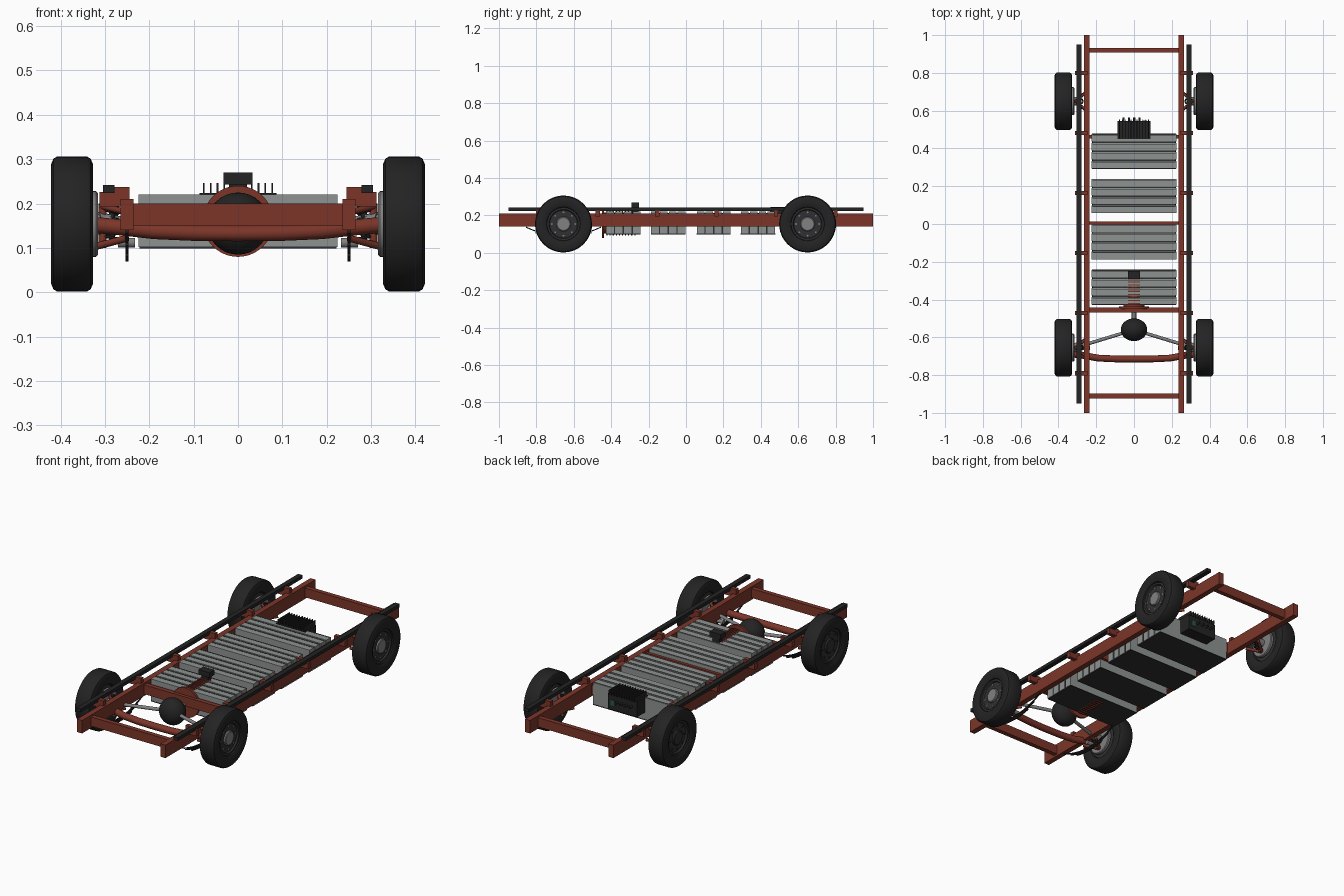
import bpy, bmesh, math
from mathutils import Vector, Matrix

if "Cube" in bpy.data.objects:
    bpy.data.objects.remove(bpy.data.objects["Cube"])


def material(name, rgb):
    m = bpy.data.materials.new(name)
    m.diffuse_color = (*rgb, 1)
    m.use_nodes = True
    m.node_tree.nodes["Principled BSDF"].inputs["Base Color"].default_value = m.diffuse_color
    return m


RED = material("rust_red", (0.20, 0.036, 0.022))
BLACK = material("black", (0.017, 0.017, 0.018))
DARK = material("dark_gap", (0.03, 0.03, 0.033))
GREY = material("cell_grey", (0.27, 0.29, 0.28))
STEEL = material("steel", (0.22, 0.22, 0.22))
GREEN = material("port_green", (0.02, 0.10, 0.06))


def finish(name, bm, mat, smooth=True):
    bmesh.ops.recalc_face_normals(bm, faces=bm.faces[:])
    me = bpy.data.meshes.new(name)
    bm.to_mesh(me)
    bm.free()
    if smooth:
        me.shade_smooth()
        me.set_sharp_from_angle(angle=math.radians(35))
    me.materials.append(mat)
    ob = bpy.data.objects.new(name, me)
    bpy.context.collection.objects.link(ob)
    return ob


def box(name, mat, x, y, z):
    """Box from (min, max) pairs."""
    bm = bmesh.new()
    lo, hi = Vector((x[0], y[0], z[0])), Vector((x[1], y[1], z[1]))
    bmesh.ops.create_cube(bm, size=1, matrix=Matrix.Translation((lo + hi) / 2)
                          @ Matrix.Diagonal([abs(v) for v in hi - lo] + [1]))
    return finish(name, bm, mat, False)


def rod(name, mat, a, b, r1, r2=None, seg=20):
    """Cylinder or cone between two points."""
    a, b = Vector(a), Vector(b)
    rot = (b - a).to_track_quat('Z', 'Y').to_matrix().to_4x4()
    bm = bmesh.new()
    bmesh.ops.create_cone(bm, cap_ends=True, segments=seg, radius1=r1,
                          radius2=r1 if r2 is None else r2, depth=(b - a).length,
                          matrix=Matrix.Translation((a + b) / 2) @ rot)
    return finish(name, bm, mat)


def lathe(name, mat, profile, loc, axis='X', sign=1, seg=48):
    """Revolve (offset, radius) points about an axis."""
    bm = bmesh.new()
    vs = [bm.verts.new((a * sign, 0, r)) for a, r in profile]
    es = [bm.edges.new(p) for p in zip(vs, vs[1:])]
    bmesh.ops.spin(bm, geom=vs + es, cent=(0, 0, 0), axis=(1, 0, 0),
                   angle=2 * math.pi, steps=seg, use_duplicate=False)
    bmesh.ops.remove_doubles(bm, verts=bm.verts[:], dist=1e-5)
    if axis == 'Y':
        bmesh.ops.rotate(bm, verts=bm.verts[:], matrix=Matrix.Rotation(math.pi / 2, 3, 'Z'))
    bmesh.ops.translate(bm, verts=bm.verts[:], vec=loc)
    return finish(name, bm, mat)


def tube(name, mat, pts, r, res=4):
    """Bent tube along points, converted to a mesh."""
    cu = bpy.data.curves.new(name, 'CURVE')
    cu.dimensions = '3D'
    cu.bevel_depth, cu.bevel_resolution, cu.use_fill_caps = r, res, True
    sp = cu.splines.new('POLY')
    sp.points.add(len(pts) - 1)
    for p, co in zip(sp.points, pts):
        p.co = (*co, 1)
    tmp = bpy.data.objects.new(name + "_path", cu)
    bpy.context.collection.objects.link(tmp)
    dg = bpy.context.evaluated_depsgraph_get()
    bm = bmesh.new()
    me = tmp.evaluated_get(dg).to_mesh()
    bm.from_mesh(me)
    bpy.data.objects.remove(tmp)
    return finish(name, bm, mat)


# Ladder frame cross members
for i, (y, w) in enumerate([(-0.91, .025), (0.92, .025), (-0.455, .025), (0.005, .016)]):
    box(f"cross_member_{i}", RED, (-.24, .24), (y - w / 2, y + w / 2), (.15, .2))

# Battery modules: dark core with grey cell slabs
for i, (y0, y1) in enumerate([(-.43, -.24), (-.19, 0), (.055, .24), (.29, .48)]):
    box(f"battery_core_{i}", DARK, (-.219, .219), (y0 + .004, y1 - .004), (.104, .214))
    box(f"battery_tray_{i}", DARK, (-.222, .222), (y0 + .002, y1 - .002), (.099, .103))
    pitch = (y1 - y0) / 4
    for k in range(4):
        c = y0 + pitch * (k + .5)
        h = pitch / 2 - (.004 if 0 < k < 3 else .003)
        box(f"battery_cell_{i}_{k}", GREY, (-.224, .224), (c - h, c + h), (.102, .22))
        box(f"cell_seam_{i}_{k}", DARK, (-.22, .22), (c + h - .008, c + h - .004), (.15, .2208))

# Finned motor with flange and terminal box
prof = [(-.45, 0), (-.45, .08), (-.438, .08), (-.438, .056)]
for k in range(10):
    y = -.425 + k * .0165
    prof += [(y, .056), (y, .068), (y + .006, .068), (y + .006, .056)]
prof += [(-.26, .056), (-.255, .045), (-.255, 0)]
lathe("motor_body", RED, prof, (0, 0, .16), 'Y')
box("motor_terminal_post", BLACK, (-.02, .02), (-.285, -.255), (.2, .245))
box("motor_terminal_box", BLACK, (-.033, .033), (-.292, -.25), (.243, .27))

# Differential and drive shaft
dz = .155
rod("drive_shaft", STEEL, (0, -.55, dz), (0, -.45, dz), .012)
bm = bmesh.new()
bmesh.ops.create_uvsphere(bm, u_segments=32, v_segments=16, radius=1,
                          matrix=Matrix.Translation((0, -.56, dz)) @ Matrix.Diagonal((.07, .06, .07, 1)))
finish("differential_housing", bm, BLACK)

# Power controller with fins and connectors
box("controller_body", BLACK, (-.087, .087), (.45, .545), (.14, .224))
for k in range(11):
    x = -.077 + k * .0154
    box(f"controller_fin_{k}", BLACK, (x - .002, x + .002), (.452, .552), (.222, .246))
for k in range(4):
    x = -.055 + k * .028
    rod(f"controller_plug_{k}", BLACK, (x, .54, .19), (x, .565, .19), .006, seg=12)
box("controller_port", GREEN, (.045, .07), (.54, .548), (.165, .195))

# Bent front axle beam
half = [(.325, -.688, .152), (.26, -.697, .146), (.19, -.71, .138), (.10, -.714, .134)]
tube("front_axle_beam", RED, [(-x, y, z) for x, y, z in half] + [(0, -.715, .133)] + half[::-1], .018)

tyre = [(-.04, .09), (-.046, .10), (-.047, .135), (-.042, .147), (-.034, .152), (.034, .152),
        (.042, .147), (.047, .135), (.046, .10), (.04, .09), (.03, .086), (-.03, .086), (-.04, .09)]

for s, side in ((1, "right"), (-1, "left")):
    def X(a, b):
        return (min(a * s, b * s), max(a * s, b * s))

    # Frame rail, upper body rail and brackets
    box(f"frame_rail_{side}", RED, X(.235, .265), (-1, 1), (.14, .21))
    box(f"body_rail_{side}", BLACK, X(.278, .304), (-.95, .95), (.224, .242))
    box(f"battery_mount_{side}", RED, X(.215, .237), (.452, .472), (.15, .2))
    for k in range(6):
        y = -.79 + k * .318
        box(f"rail_bracket_{side}_{k}", RED, X(.245, .312), (y - .011, y + .011), (.194, .226))
        box(f"bracket_lip_{side}_{k}", RED, X(.245, .278), (y - .011, y + .011), (.22, .237))

    # Wheels, hubs and brakes
    for y, end in ((-.655, "front"), (.65, "rear")):
        tag, c = f"{end}_{side}", (.374 * s, y, .154)
        lathe(f"tyre_{tag}", BLACK, tyre, c, sign=s)
        lathe(f"rim_{tag}", DARK, [(-.03, 0), (-.03, .088), (.034, .088), (.034, .078), (.026, .074), (.026, 0)],
              c, sign=s)
        lathe(f"brake_disc_{tag}", STEEL, [(-.058, 0), (-.058, .07), (-.054, .074), (-.042, .074), (-.042, 0)],
              c, sign=s)
        hub_mat = STEEL if s > 0 else DARK
        lathe(f"hub_{tag}", hub_mat, [(.02, .04), (.033, .038), (.036, .034), (.036, 0)], c, sign=s, seg=32)
        for k in range(8):
            t = k * math.pi / 4
            p = Vector((c[0], c[1] + .062 * math.cos(t), c[2] + .062 * math.sin(t)))
            rod(f"wheel_bolt_{tag}_{k}", hub_mat, p + Vector((.02 * s, 0, 0)), p + Vector((.03 * s, 0, 0)),
                .005, seg=8)
        # Knuckle, control arms and coil spring
        rod(f"stub_axle_{tag}", STEEL, (.285 * s, y, .154), (.33 * s, y, .154), .022)
        rod(f"knuckle_{tag}", RED, (.305 * s, y, .10), (.305 * s, y, .2), .009)
        for d in (-.05, .05):
            rod(f"lower_arm_{tag}_{d}", RED, (.25 * s, y + d, .122), (.318 * s, y, .104), .008, seg=12)
            rod(f"upper_arm_{tag}_{d}", RED, (.25 * s, y + d, .18), (.31 * s, y, .195), .007, seg=12)
        coil = []
        for k in range(73):
            t = k * math.pi / 6
            coil.append(((.284 + .014 * math.cos(t)) * s, y + .014 * math.sin(t), .112 + .088 * k / 72))
        tube(f"coil_spring_{tag}", BLACK, coil, .0035, 1)
        rod(f"damper_{tag}", BLACK, (.284 * s, y, .108), (.284 * s, y, .205), .007, seg=12)

    # Half shaft from differential to front wheel
    rod(f"half_shaft_{side}", STEEL, (.05 * s, -.575, dz), (.25 * s, -.636, dz), .009)
    rod(f"shaft_joint_{side}", STEEL, (.24 * s, -.633, dz), (.315 * s, -.655, dz), .012, .026)
    rod(f"lower_pivot_{side}", STEEL, (.232 * s, -.655, .112), (.27 * s, -.655, .112), .011)

    # Thin leaf spring pack under the front of the rail
    for k in range(3):
        n, reach = 12, .2 - .05 * k
        bm = bmesh.new()
        rows = []
        for j in range(n + 1):
            u = -1 + 2 * j / n
            z = .092 - k * .008 + .048 * (u * reach / .2) ** 2
            y = -.655 + u * reach
            rows.append([bm.verts.new((x * s, y, zz)) for x, zz in
                         ((.247, z), (.253, z), (.253, z - .006), (.247, z - .006))])
        for a, b in zip(rows, rows[1:]):
            for q in range(4):
                bm.faces.new((a[q], a[(q + 1) % 4], b[(q + 1) % 4], b[q]))
        bm.faces.new(rows[0])
        bm.faces.new(rows[-1])
        finish(f"leaf_spring_{side}_{k}", bm, BLACK)
